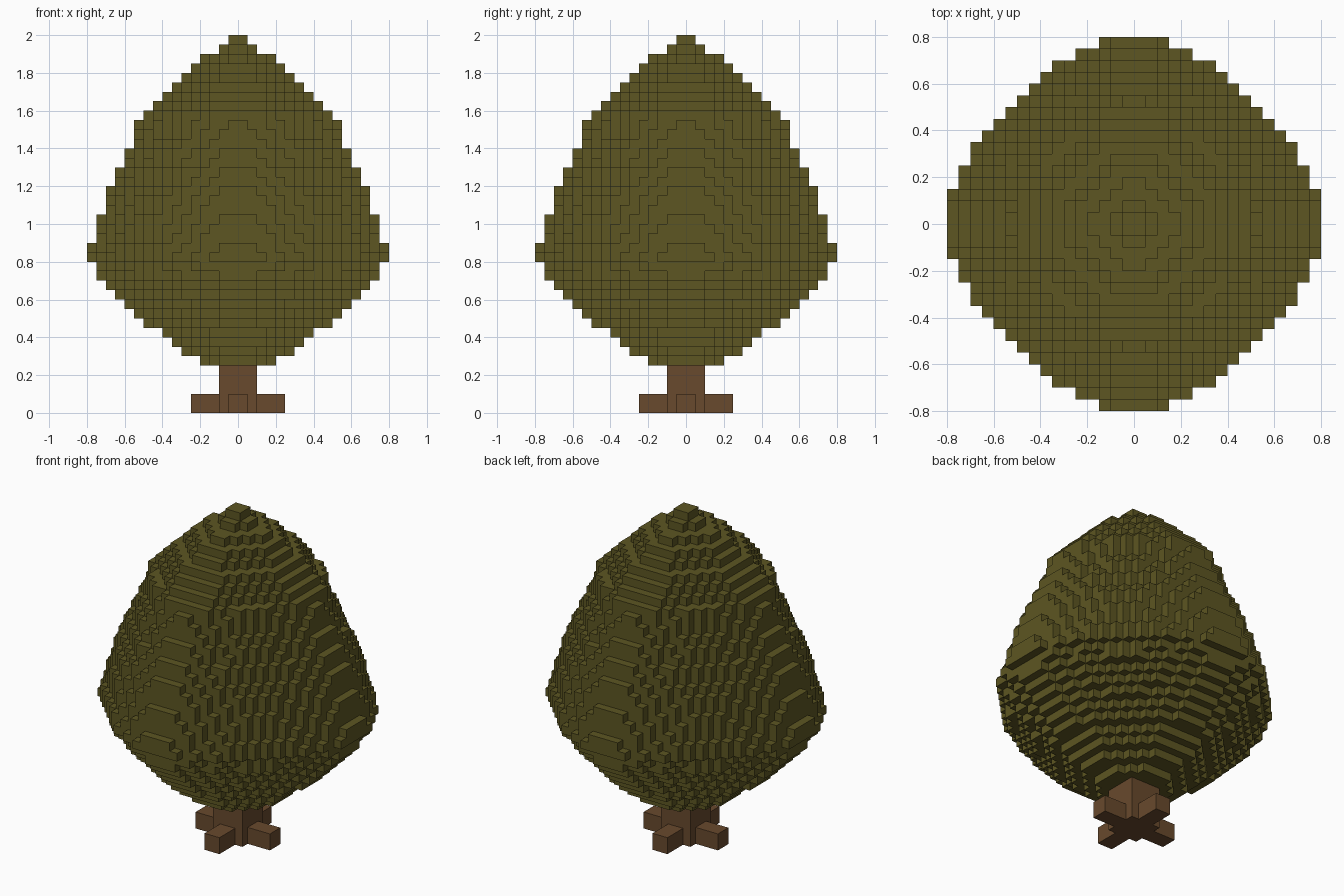
import bpy, bmesh, math
from mathutils import Vector

cube = bpy.data.objects.get("Cube")
if cube:
    bpy.data.objects.remove(cube, do_unlink=True)

U = 0.05  # block size


def material(name, rgb):
    m = bpy.data.materials.new(name)
    m.use_nodes = True
    m.diffuse_color = (*rgb, 1)
    m.node_tree.nodes["Principled BSDF"].inputs["Base Color"].default_value = (*rgb, 1)
    m.node_tree.nodes["Principled BSDF"].inputs["Roughness"].default_value = 0.9
    return m


def finish(name, bm, mat):
    me = bpy.data.meshes.new(name)
    bm.to_mesh(me)
    bm.free()
    me.materials.append(mat)
    ob = bpy.data.objects.new(name, me)
    bpy.context.collection.objects.link(ob)
    return ob


def box(name, size, centre, mat):
    bm = bmesh.new()
    bmesh.ops.create_cube(bm, size=1)
    bmesh.ops.scale(bm, vec=size, verts=bm.verts)
    bmesh.ops.translate(bm, vec=centre, verts=bm.verts)
    return finish(name, bm, mat)


leaf = material("olive_green", (0.109, 0.093, 0.016))
bark = material("bark_brown", (0.138, 0.067, 0.026))

# Trunk and four root blocks
box("trunk", (0.2, 0.2, 0.25), (0, 0, 0.125), bark)
for i, side in enumerate(("left", "back", "right", "front")):
    root = box("root_" + side, (0.15, 0.1, 0.1), (0.175, 0, 0.05), bark)
    root.rotation_euler.z = i * math.pi / 2

# Crown layers from the bottom up: half width and half length of the flat side, in blocks
LAYERS = [(4, 2), (6, 2), (7, 3), (8, 3), (10, 2), (11, 2), (12, 2), (13, 2), (14, 2),
          (15, 2), (15, 4), (16, 3), (16, 2), (15, 4), (15, 3), (15, 2),
          (14, 4), (14, 3), (14, 2), (13, 3), (13, 2), (12, 3), (12, 2),
          (11, 3), (11, 2), (11, 1), (10, 3), (9, 3), (8, 3), (7, 3),
          (6, 2), (5, 2), (4, 1), (2, 1), (1, 1)]
P = 1.6  # exponent of the rounded diamond outline

filled = set()
for k, (half, flat) in enumerate(LAYERS):
    limit = (half - 0.5) ** P + (flat - 0.5) ** P + 1e-4
    for i in range(-half, half):
        for j in range(-half, half):
            if abs(i + 0.5) ** P + abs(j + 0.5) ** P <= limit:
                filled.add((i, j, k + 5))

# Crown skin: one square wherever a block meets air
bm = bmesh.new()
corners = {}


def corner(p):
    key = tuple(round(c) for c in p)
    if key not in corners:
        corners[key] = bm.verts.new(Vector(key) * U)
    return corners[key]


for cell in sorted(filled):
    mid = Vector(cell) + Vector((0.5, 0.5, 0.5))
    for axis in range(3):
        for sign in (-1, 1):
            n = Vector((0, 0, 0))
            n[axis] = sign
            if tuple(int(c + d) for c, d in zip(cell, n)) in filled:
                continue
            a = Vector((0, 0, 0))
            a[(axis + 1) % 3] = 0.5
            b = n.cross(a)
            c = mid + n * 0.5
            bm.faces.new([corner(c + d) for d in (a + b, b - a, -a - b, a - b)])
finish("crown", bm, leaf)
